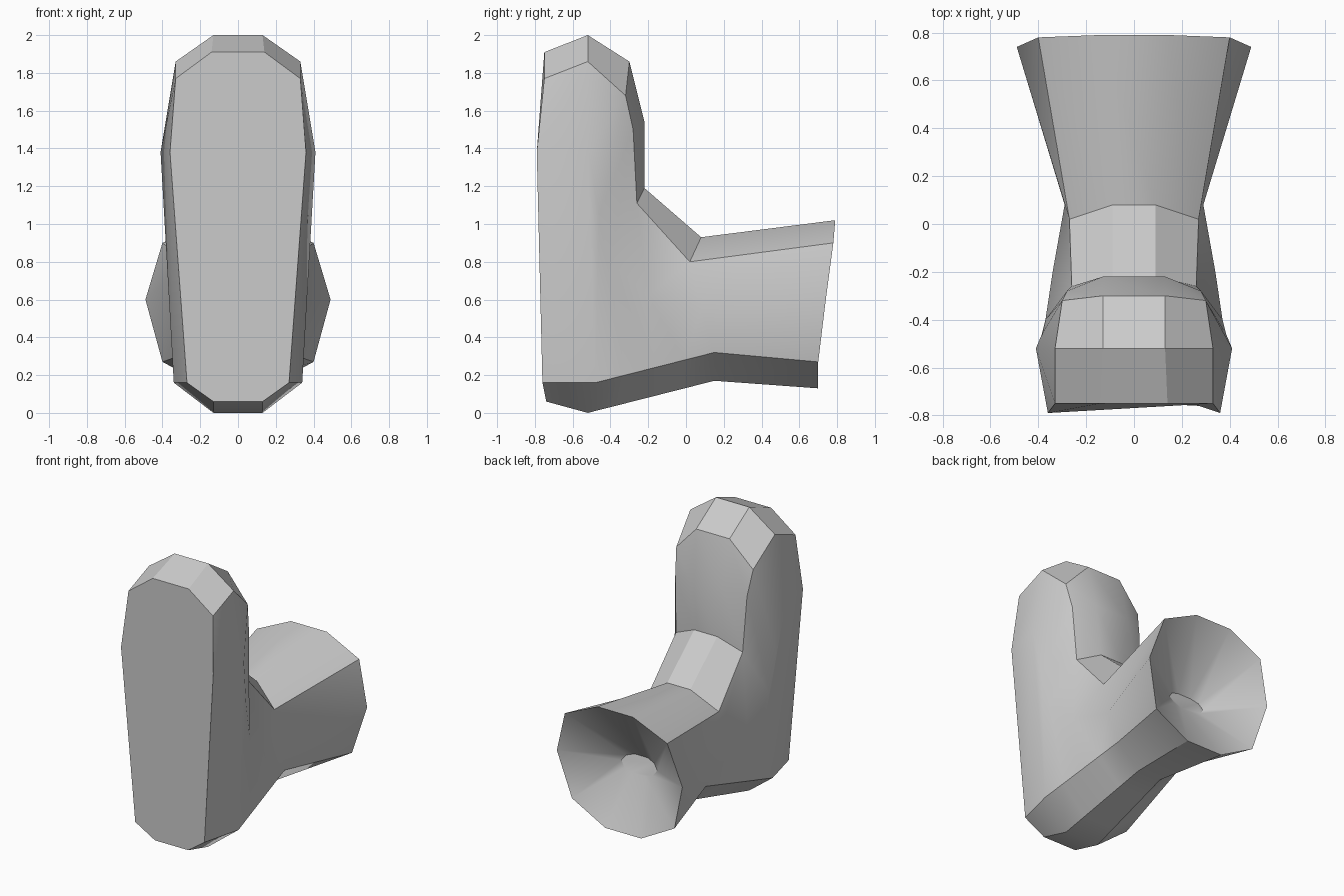
import bpy
import bmesh
import math

default_cube = bpy.data.objects.get("Cube")
if default_cube:
    bpy.data.objects.remove(default_cube, do_unlink=True)


def make_material(name, colour):
    material = bpy.data.materials.new(name)
    material.use_nodes = True
    material.diffuse_color = colour
    shader = next(n for n in material.node_tree.nodes if n.type == "BSDF_PRINCIPLED")
    shader.inputs["Base Color"].default_value = colour
    return material


def mirrored_ring(mesh, half):
    """Complete a half section, listed from underside to top, across the x axis."""
    right_side = [(x, y, z) for x, y, z in half]
    left_side = [(-x, y, z) for x, y, z in reversed(half)]
    return [mesh.verts.new(point) for point in right_side + left_side]


def bridge(mesh, first, second):
    """Join two neighbouring sections with a band of faces."""
    count = len(first)
    for i in range(count):
        j = (i + 1) % count
        mesh.faces.new((first[i], first[j], second[j], second[i]))


def loft(name, sections, material):
    """Skin a series of half sections and close both ends."""
    mesh = bmesh.new()
    rings = [mirrored_ring(mesh, half) for half in sections]
    for first, second in zip(rings, rings[1:]):
        bridge(mesh, first, second)
    mesh.faces.new(rings[0])
    mesh.faces.new(list(reversed(rings[-1])))
    bmesh.ops.recalc_face_normals(mesh, faces=mesh.faces)

    data = bpy.data.meshes.new(name)
    mesh.to_mesh(data)
    mesh.free()
    data.materials.append(material)
    body = bpy.data.objects.new(name, data)
    bpy.context.collection.objects.link(body)
    return body


# Each section runs: underside, lower edge, flank, upper edge, ridge
front_panel = [(.13, -.74, .06), (.27, -.76, .16), (.36, -.79, 1.38),
               (.33, -.75, 1.77), (.14, -.75, 1.91)]
widest_section = [(.13, -.52, 0), (.34, -.48, .16), (.41, -.52, 1.38),
                  (.33, -.52, 1.86), (.13, -.52, 2)]
elbow_section = [(.09, .15, .17), (.26, .15, .32), (.29, .08, .55),
                 (.27, .02, .8), (.09, .08, .93)]
spout_rim = [(.14, .7, .13), (.4, .7, .27), (.49, .74, .6),
             (.4, .78, .9), (.14, .79, 1.02)]
throat = [(.05, .53, .48), (.11, .53, .5), (.14, .52, .54),
          (.11, .51, .58), (.05, .5, .6)]


def blended_sole(amount):
    """Underside and lower edge between the widest section and the elbow."""
    return [tuple(a + (b - a) * amount for a, b in zip(start, end))
            for start, end in zip(widest_section[:2], elbow_section[:2])]


# Back of the upright, following the bend down to the crotch
shoulder = blended_sole(.25) + [(.385, -.46, 1.05), (.3, -.32, 1.68), (.13, -.3, 1.86)]
upper_back = blended_sole(.5) + [(.37, -.4, .8), (.28, -.28, 1.5), (.13, -.22, 1.54)]
crotch = blended_sole(.75) + [(.34, -.2, .62), (.26, -.26, 1.11), (.09, -.22, 1.19)]

grey = make_material("light grey", (.6, .6, .6, 1))
pipe = loft("bent_pipe", [front_panel, widest_section, shoulder, upper_back,
                          crotch, elbow_section, spout_rim, throat], grey)

# Smooth the gentle bends and keep the hard folds crisp
bpy.ops.object.select_all(action="DESELECT")
pipe.select_set(True)
bpy.context.view_layer.objects.active = pipe
bpy.ops.object.shade_smooth_by_angle(angle=math.radians(30))
